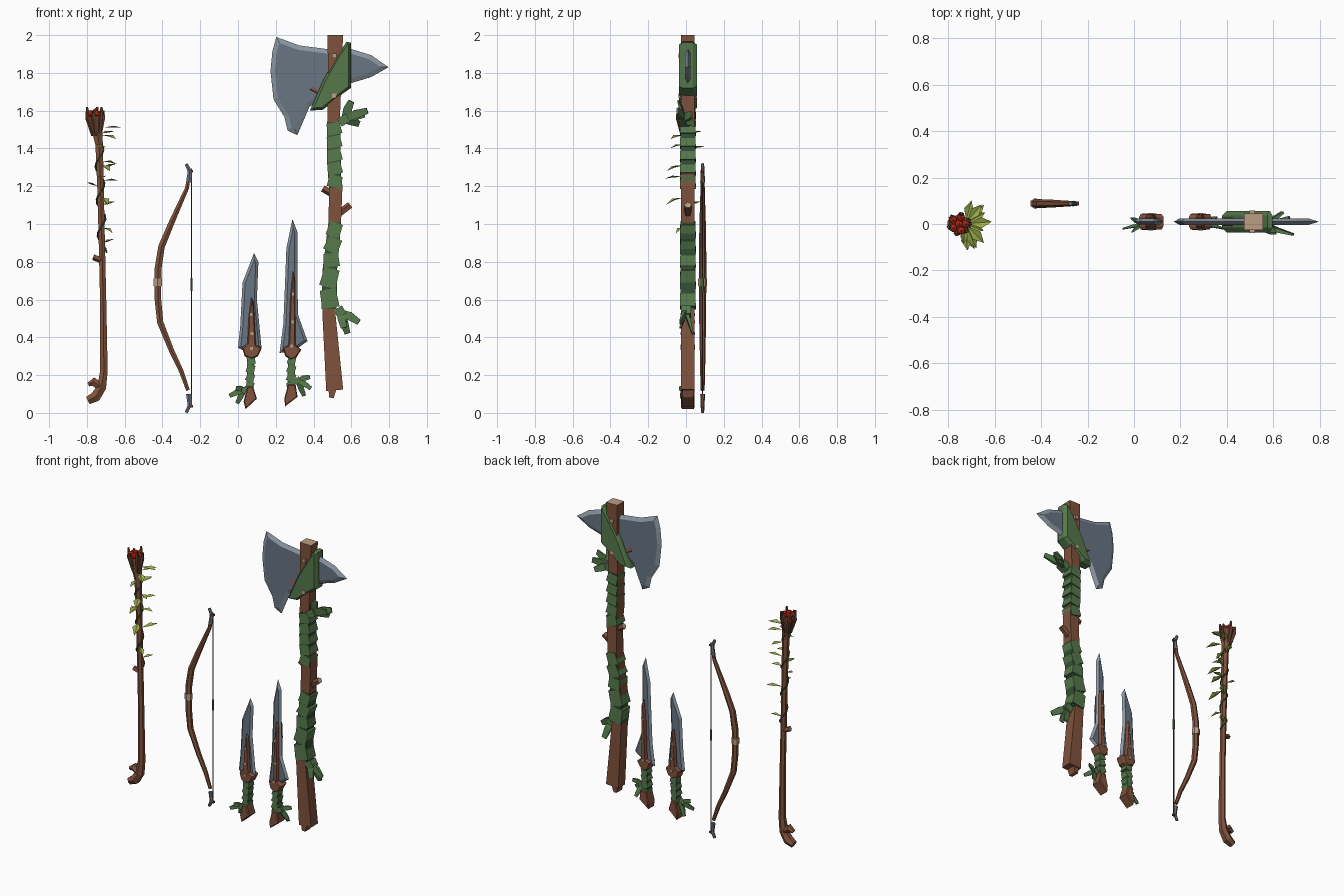
import bpy, bmesh, math, random
from mathutils import Vector as V

if "Cube" in bpy.data.objects:
    bpy.data.objects.remove(bpy.data.objects["Cube"])

random.seed(4)
YC = 0.01


def mat(name, r, g, b):
    m = bpy.data.materials.new(name)
    m.diffuse_color = (r, g, b, 1)
    m.use_nodes = True
    m.node_tree.nodes["Principled BSDF"].inputs["Base Color"].default_value = m.diffuse_color
    return m


WOOD = mat("wood", .22, .085, .045)
DARK = mat("dark_wood", .13, .05, .03)
TAN = mat("cut_wood", .5, .34, .23)
GREEN = mat("cloth", .09, .19, .07)
DEEP = mat("dark_cloth", .035, .08, .035)
LEAF = mat("leaf", .33, .42, .07)
STEEL = mat("steel", .14, .18, .23)
EDGE = mat("steel_edge", .26, .31, .36)
RED = mat("red_gem", .65, .03, .01)


def finish(name, bm, *mats):
    bmesh.ops.recalc_face_normals(bm, faces=bm.faces[:])
    me = bpy.data.meshes.new(name)
    bm.to_mesh(me)
    bm.free()
    for m in mats:
        me.materials.append(m)
    ob = bpy.data.objects.new(name, me)
    bpy.context.collection.objects.link(ob)
    return ob


def loft(name, path, m, sides=4, cap=None):
    """Tube through (x, y, z, half width, half depth) stations."""
    bm = bmesh.new()
    pts = [V(p[:3]) for p in path]
    k = math.sqrt(2) if sides == 4 else 1
    rings = []
    for i, p in enumerate(path):
        t = (pts[min(i + 1, len(pts) - 1)] - pts[max(i - 1, 0)]).normalized()
        ref = V((0, 1, 0)) if abs(t.y) < .9 else V((0, 0, 1))
        u = ref.cross(t).normalized()
        v = t.cross(u)
        angs = [(j + .5) * math.tau / sides for j in range(sides)]
        rings.append([bm.verts.new(pts[i] + u * math.cos(a) * p[3] * k + v * math.sin(a) * p[4] * k)
                      for a in angs])
    for a, b in zip(rings, rings[1:]):
        for j in range(sides):
            n = (j + 1) % sides
            bm.faces.new((a[j], a[n], b[n], b[j]))
    bm.faces.new(rings[0])
    bm.faces.new(rings[-1]).material_index = 1 if cap else 0
    return finish(name, bm, m, *([cap] if cap else []))


def plate(name, outline, m, rim, half, inset, edge=None):
    """Front-view (x, z) outline with a bevelled rim on both sides."""
    bm = bmesh.new()
    sides = []
    for s in (-1, 1):
        vs = [bm.verts.new((x, YC + s * rim, z)) for x, z in outline]
        f = bm.faces.new(vs)
        f.normal_update()
        ring = bmesh.ops.inset_region(bm, faces=[f], thickness=inset, use_boundary=True,
                                      use_even_offset=True)["faces"]
        for q in ring:
            q.material_index = 1 if edge else 0
        for v in f.verts:
            v.co.y = YC + s * half
        sides.append(vs)
    if rim > 0:
        a, b = sides
        for i in range(len(a)):
            n = (i + 1) % len(a)
            bm.faces.new((a[i], a[n], b[n], b[i]))
    bmesh.ops.remove_doubles(bm, verts=bm.verts[:], dist=1e-5)
    return finish(name, bm, m, *([edge] if edge else []))


def wraps(name, a, b, n, hw0, hw1, hd):
    """Stack of slightly tilted cloth bands between two (x, z) points."""
    a, b = V((a[0], YC, a[1])), V((b[0], YC, b[1]))
    loft(name + "_core", [(*a, hw0 * .88, hd * .9), (*b, hw1 * .88, hd * .9)], DEEP)
    for i in range(n):
        p, q = a.lerp(b, (i + .06) / n), a.lerp(b, (i + .94) / n)
        tilt = (q - p).length * random.choice((-.1, .12, .17))
        w = hw0 + (hw1 - hw0) * i / max(1, n - 1)
        loft(f"{name}_{i}", [(p.x - tilt, YC, p.z, w * 1.03, hd), (q.x + tilt, YC, q.z, w * .94, hd * .95)], GREEN)


def tails(name, knot, ends, w):
    """Knot with loose cloth ends."""
    k = V(knot)
    for i, e in enumerate(ends):
        e = V(e)
        mid = k.lerp(e, .5) + V((0, 0, w * .25))
        loft(f"{name}_{i}", [(*k, w * .6, w * .4), (*mid, w, w * .4), (*e, w * .7, w * .2)], GREEN)
    loft(name + "_knot", [(k.x - w, k.y, k.z - w * .6, w, w * 1.2), (k.x + w, k.y, k.z + w * .6, w * 1.1, w * 1.2)], GREEN)


def pegs(name, spots, half, size=.011):
    for i, (x, z) in enumerate(spots):
        loft(f"{name}_{i}", [(x, YC - half, z, size, size), (x, YC + half, z, size, size)], TAN, cap=TAN)


# Axe
loft("axe_handle", [(x, YC, z, w, .036) for x, z, w in (
    (.512, .12, .045), (.48, .54, .034), (.483, .75, .036), (.513, 1.02, .033), (.517, 1.2, .036),
    (.505, 1.32, .033), (.505, 1.52, .033), (.512, 1.75, .035), (.515, 2.0, .041))], WOOD, cap=TAN)
loft("axe_handle_stub", [(.495, YC, .08, .012, .028), (.5, YC, .13, .022, .03)], WOOD)
plate("axe_blade", [(.203, 1.99), (.325, 1.945), (.473, 1.926), (.6, 1.926), (.705, 1.894), (.797, 1.83),
                    (.705, 1.778), (.6, 1.746), (.47, 1.68), (.378, 1.62), (.346, 1.545), (.314, 1.47),
                    (.262, 1.495), (.246, 1.566), (.188, 1.66), (.172, 1.81), (.182, 1.915)],
      STEEL, 0, .014, .024, EDGE)
plate("axe_strap", [(.575, 1.965), (.598, 1.96), (.598, 1.72), (.555, 1.69), (.45, 1.605), (.38, 1.6),
                    (.455, 1.77), (.53, 1.9)], GREEN, .026, .047, .013)
wraps("axe_lower_wrap_a", (.482, .55), (.487, .77), 2, .045, .043, .042)
wraps("axe_lower_wrap_b", (.49, .77), (.515, 1.01), 3, .041, .036, .042)
wraps("axe_upper_wrap", (.514, 1.19), (.508, 1.54), 5, .037, .037, .042)
tails("axe_upper_tail", (.56, -.01, 1.55), [(.685, -.045, 1.6), (.6, -.04, 1.65), (.64, .05, 1.53), (.67, .03, 1.58)], .023)
tails("axe_lower_tail", (.54, 0, .535), [(.64, -.03, .48), (.58, .035, .42), (.56, -.03, .45)], .022)
for i, (a, b) in enumerate([((.53, 1.05), (.595, 1.1)), ((.5, 1.16), (.45, 1.19)), ((.48, 1.67), (.385, 1.72))]):
    loft(f"axe_twig_{i}", [(a[0], YC, a[1], .02, .02), (b[0], YC, b[1], .02, .02)], WOOD, 5, TAN)
pegs("axe_peg", [(.51, 1.89), (.51, 1.68)], .049, .012)

# Two short swords
plate("sword_a_blade", [(.085, .847), (.108, .8), (.1, .6), (.124, .35), (.1, .32), (.03, .33), (0, .345),
                        (.012, .46), (.024, .69)], STEEL, 0, .013, .014, EDGE)
plate("sword_a_guard", [(.07, .61), (.083, .59), (.095, .36), (.127, .345), (.105, .3), (.075, .285), (.035, .3),
                        (.022, .345), (.05, .37), (.056, .5)], WOOD, .02, .033, .006)
wraps("sword_a_grip", (.062, .12), (.07, .3), 4, .021, .022, .027)
plate("sword_a_pommel", [(.05, .14), (.08, .14), (.1, .075), (.04, .02), (.03, .06)], WOOD, .03, .036, .005)
tails("sword_a_tail", (.035, 0, .12), [(-.045, -.02, .09), (-.005, .025, .05), (-.01, -.035, .13)], .015)
pegs("sword_a_peg", [(.07, .52), (.073, .42), (.072, .34)], .038, .008)

plate("sword_b_blade", [(.288, 1.026), (.314, .96), (.314, .72), (.318, .52), (.368, .38), (.3, .33), (.22, .317),
                        (.24, .47), (.25, .71), (.256, .87)], STEEL, 0, .013, .014, EDGE)
plate("sword_b_guard", [(.29, .75), (.303, .72), (.305, .36), (.335, .335), (.31, .295), (.28, .28), (.25, .3),
                        (.237, .345), (.268, .36), (.276, .6)], WOOD, .02, .033, .006)
wraps("sword_b_grip", (.28, .12), (.285, .3), 4, .023, .021, .027)
plate("sword_b_pommel", [(.265, .15), (.305, .15), (.315, .085), (.25, .035), (.245, .075)], WOOD, .03, .036, .005)
tails("sword_b_tail", (.315, 0, .17), [(.385, -.02, .13), (.35, .03, .09), (.38, .02, .19)], .015)
pegs("sword_b_peg", [(.29, .63), (.29, .48), (.283, .355)], .038, .008)

# Bow
BY = .088
loft("bow_limb", [(x, BY, z, w, w * .95) for x, z, w in (
    (-.265, .12, .011), (-.3, .22, .014), (-.352, .33, .016), (-.412, .48, .019), (-.424, .6, .02), (-.424, .76, .021),
    (-.405, .88, .02), (-.355, 1.0, .018), (-.315, 1.09, .015), (-.27, 1.19, .012), (-.262, 1.24, .011))], WOOD, 6)
loft("bow_grip", [(-.425, BY, .672, .025, .024), (-.425, BY, .712, .025, .024)], TAN, 6)
for n, z0, s in (("top", 1.22, 1), ("bottom", .1, -1)):
    loft(f"bow_{n}_tip", [(-.262, BY, z0, .015, .013), (-.256, BY, z0 + s * .06, .012, .01),
                          (-.274, BY, z0 + s * .098, .01, .008)], STEEL, 6)
loft("bow_string", [(-.246, BY, .03, .003, .003), (-.246, BY, 1.295, .003, .003)], DARK)
loft("bow_string_wrap", [(-.246, BY, .645, .007, .007), (-.246, BY, .715, .007, .007)], GREEN, 6)
for z in (.035, 1.28):
    loft("bow_string_knot", [(-.256, BY, z, .007, .011), (-.238, BY, z, .006, .008)], DARK)

# Staff
SX = -.728
loft("staff_shaft", [(x, 0, z, w, w) for x, z, w in (
    (-.795, .065, .024), (-.755, .085, .032), (-.722, .135, .028), (-.71, .22, .023), (-.714, .6, .019),
    (-.722, .95, .019), (-.728, 1.2, .02), (-.735, 1.42, .023), (-.75, 1.52, .034), (-.755, 1.57, .044))], WOOD, 6)
loft("staff_foot_knob", [(-.73, 0, .14, .025, .025), (-.765, 0, .165, .026, .026), (-.793, 0, .15, .012, .015)], WOOD, 6)
loft("staff_twig", [(-.725, 0, .81, .017, .017), (-.765, -.005, .825, .017, .017)], WOOD, 5, TAN)
for i in range(6):
    a = i * math.tau / 6 + .3
    c, s = math.cos(a), math.sin(a)
    loft(f"staff_prong_{i}", [(-.748 + c * .018, s * .018, 1.47, .012, .012),
                              (-.755 + c * .04, s * .04, 1.56, .015, .015),
                              (-.755 + c * .046, s * .046, 1.6 + .02 * (i % 2), .006, .006)], DARK, 5)
for i in range(6):
    a, r = i * math.tau / 5, (.03 if i < 5 else 0)
    bm = bmesh.new()
    bmesh.ops.create_icosphere(bm, subdivisions=1, radius=.019)
    bmesh.ops.translate(bm, verts=bm.verts[:], vec=(-.755 + r * math.cos(a), r * math.sin(a), 1.585 + (.01 if i == 5 else 0)))
    finish(f"staff_gem_{i}", bm, RED)
# Vine winding round the shaft
vine = []
for i in range(31):
    t, a = i / 30, i * .75
    vine.append((-.718 - .02 * t + .023 * math.cos(a), .023 * math.sin(a), .85 + .65 * t, .005, .005))
loft("staff_vine", vine, DEEP, 5)
# Folded leaves: height, heading in degrees, reach, droop
for i, (z, ang, ln, dz) in enumerate([
        (1.51, 5, .1, .0), (1.48, 50, .095, .01), (1.47, -45, .1, -.02), (1.42, -95, .07, -.02),
        (1.4, 75, .09, .01), (1.33, -20, .07, -.01), (1.31, -65, .1, -.03), (1.3, 30, .085, .02),
        (1.25, -85, .1, -.01), (1.23, 5, .08, .0), (1.2, 165, .06, .02), (1.14, -70, .1, -.04),
        (1.1, 45, .1, .02), (.98, -40, .07, -.03), (.9, 35, .07, .02)]):
    d = V((math.cos(math.radians(ang)), math.sin(math.radians(ang)), 0))
    side = V((-d.y, d.x, 0)) * ln * .24
    base = V((SX, 0, z)) + d * .015
    mid, tip = base + d * ln * .55 + V((0, 0, dz * .4)), base + d * ln + V((0, 0, dz))
    up = V((0, 0, .01))
    bm = bmesh.new()
    b, t, l, r, m = (bm.verts.new(p) for p in (base, tip, mid + side + up, mid - side + up, mid))
    for f in ((b, m, l), (b, r, m), (m, t, l), (m, r, t)):
        bm.faces.new(f)
    finish(f"staff_leaf_{i}", bm, LEAF)
